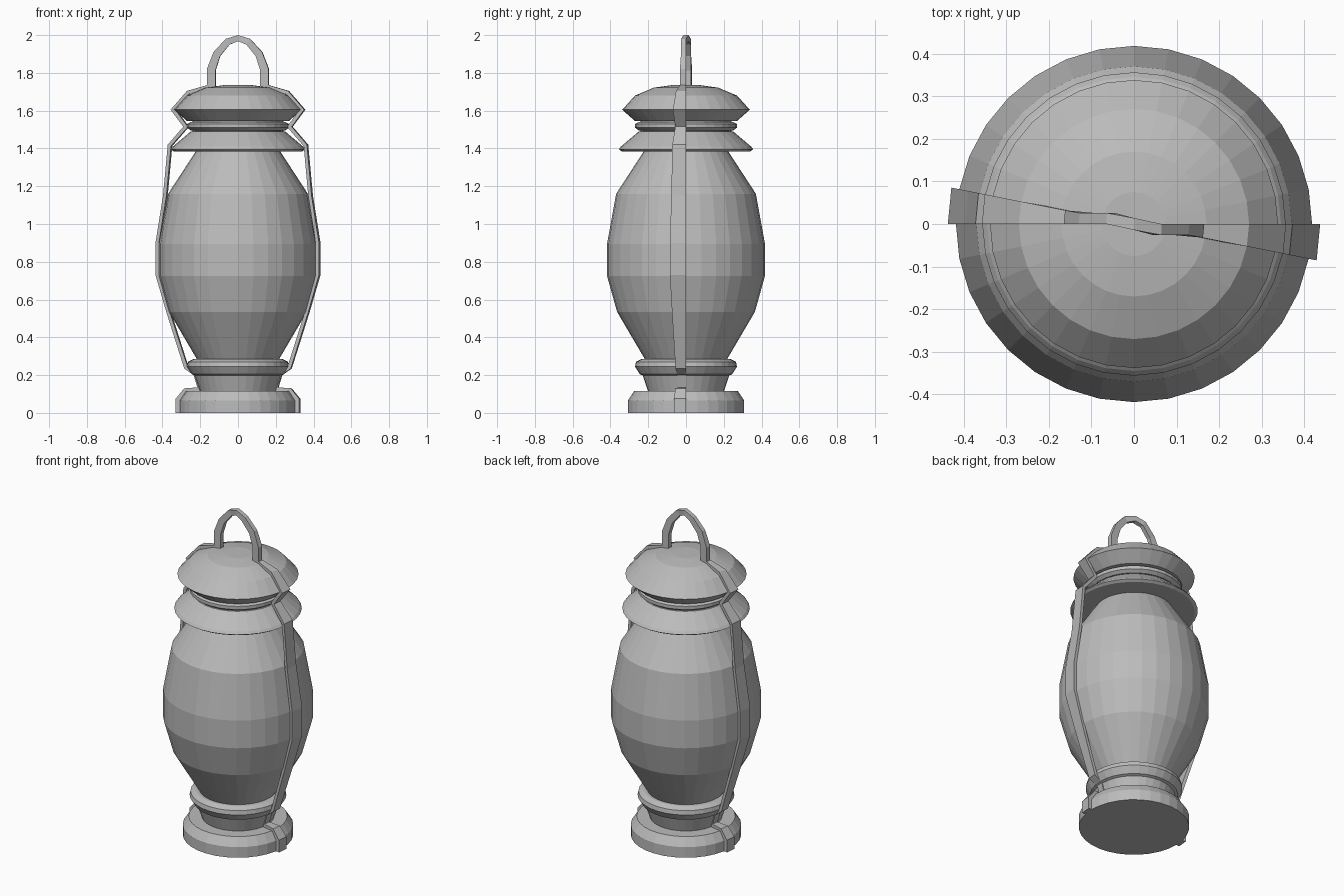
import bpy
import bmesh
import math
from mathutils import Matrix, Vector

SIDES = 32
STEP = 2 * math.pi / SIDES

if "Cube" in bpy.data.objects:
    bpy.data.objects.remove(bpy.data.objects["Cube"])

grey = bpy.data.materials.new("plain grey")
grey.use_nodes = True
colour = (0.5, 0.5, 0.5, 1)
grey.diffuse_color = colour
grey.node_tree.nodes["Principled BSDF"].inputs["Base Color"].default_value = colour


def finish(name, bm):
    bmesh.ops.remove_doubles(bm, verts=bm.verts, dist=0.0005)
    bmesh.ops.recalc_face_normals(bm, faces=bm.faces)
    mesh = bpy.data.meshes.new(name)
    bm.to_mesh(mesh)
    bm.free()
    mesh.materials.append(grey)
    obj = bpy.data.objects.new(name, mesh)
    bpy.context.collection.objects.link(obj)
    return obj


def lathe(name, profile):
    """Spin a (radius, height) profile, closed at the axis on both ends."""
    points = [(0, profile[0][1])] + profile + [(0, profile[-1][1])]
    bm = bmesh.new()
    verts = [bm.verts.new((r, 0, z)) for r, z in points]
    edges = [bm.edges.new(pair) for pair in zip(verts, verts[1:])]
    bmesh.ops.spin(bm, geom=verts + edges, axis=(0, 0, 1), cent=(0, 0, 0),
                   angle=2 * math.pi, steps=SIDES)
    return finish(name, bm)


# Turned body, from the foot upwards
lathe("base", [(.308, 0), (.308, .065), (.275, .115)])
lathe("lower_neck", [(.2, .11), (.23, .2)])
lathe("lower_ring", [(.22, .195), (.245, .205), (.27, .245), (.265, .27), (.235, .285)])
lathe("glass", [(.215, .28), (.365, .535), (.418, .725), (.418, .895), (.37, 1.16), (.22, 1.39)])
lathe("upper_plate", [(.34, 1.385), (.356, 1.395), (.345, 1.41), (.25, 1.49)])
lathe("upper_neck", [(.24, 1.48), (.24, 1.56)])
lathe("upper_ring", [(.25, 1.495), (.27, 1.51), (.27, 1.53), (.25, 1.54)])
lathe("cap", [(.27, 1.545), (.338, 1.605), (.27, 1.68), (.17, 1.722), (.075, 1.735)])

# Bail: outer line of one side as (radius, height, thickness), ending mid-handle
BAIL = [
    (.33, 0, .03), (.33, .075, .03), (.285, .13, .02), (.215, .135, .02),
    (.235, .2, .02), (.285, .235, .02), (.38, .535, .018), (.437, .73, .018),
    (.437, .9, .018), (.397, 1.15, .018), (.372, 1.42, .018), (.29, 1.515, .02),
    (.357, 1.605, .02), (.27, 1.705, .02), (.165, 1.735, .045), (.165, 1.82, .045),
    (.13, 1.91, .04), (.065, 1.98, .035), (0, 2, .032),
]


def inner_point(i):
    """Offset the outer line inwards with mitred corners."""
    here = Vector(BAIL[i][:2])
    before = Vector(BAIL[i - 1][:2]) if i else here - Vector((0, 1))
    after = Vector(BAIL[i + 1][:2]) if i + 1 < len(BAIL) else here - Vector((1, 0))
    n1, n2 = [Vector((-d.y, d.x)).normalized() for d in (here - before, after - here)]
    if i + 1 == len(BAIL):
        return here - Vector((0, BAIL[i][2]))
    mid = (n1 + n2).normalized()
    return here + mid * BAIL[i][2] / max(mid.dot(n1), .6)


def across(r, z, centre):
    """The two side edges of the strap: a wedge that turns over at the crown."""
    if centre:
        return Vector((0, .014, z)), Vector((0, -.014, z))
    return (Vector((r, 0, z)),
            Vector((r * math.cos(STEP), -max(r * math.sin(STEP), .026), z)))


bm = bmesh.new()
rings = []
for i, (r, z, _) in enumerate(BAIL):
    last = i + 1 == len(BAIL)
    inner = inner_point(i)
    a, b = across(r, z, last)
    c, d = across(inner.x, max(inner.y, 0), last)
    rings.append([bm.verts.new(p) for p in (a, b, d, c)])
for low, high in zip(rings, rings[1:]):
    for k in range(4):
        n = (k + 1) % 4
        bm.faces.new((low[k], low[n], high[n], high[k]))
bm.faces.new(rings[0])

# Opposite side is the same strap turned half way round
copy = bmesh.ops.duplicate(bm, geom=bm.verts[:] + bm.edges[:] + bm.faces[:])["geom"]
bmesh.ops.rotate(bm, verts=[g for g in copy if isinstance(g, bmesh.types.BMVert)],
                 cent=(0, 0, 0), matrix=Matrix.Rotation(math.pi, 3, "Z"))
finish("bail_handle", bm)
